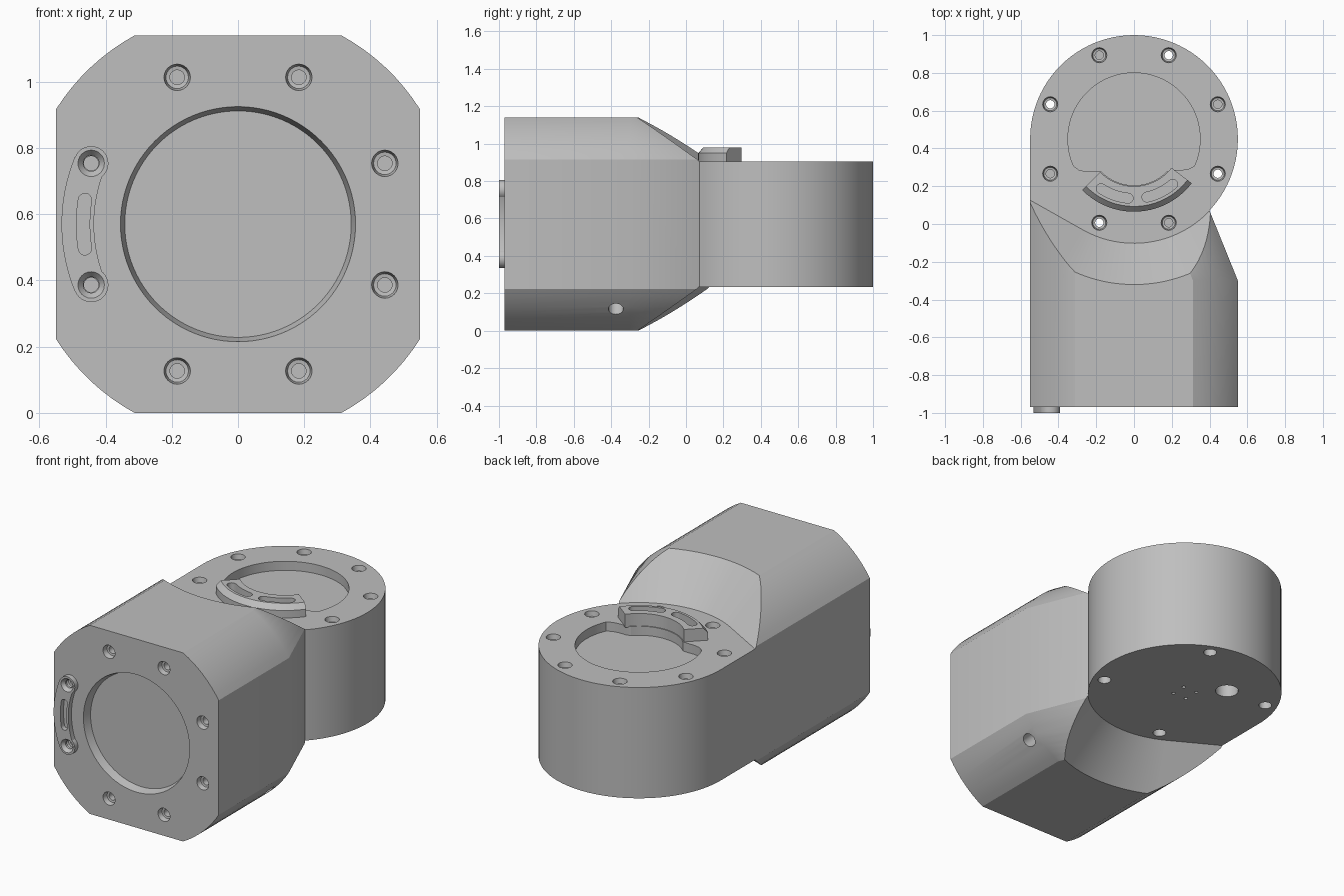
import bpy, bmesh, math
from math import sin, cos, radians, pi
from mathutils import Vector

if "Cube" in bpy.data.objects:
    bpy.data.objects.remove(bpy.data.objects["Cube"])

AXIS_Y, RADIUS, MID = 0.45, 0.55, 0.57      # drum axis, drum radius, mid height
TOP, LOW, FRONT = 0.905, 0.235, -0.97       # drum top, drum underside, front face
BOLT_R = 0.48

grey = bpy.data.materials.new("satin_grey")
grey.use_nodes = True
colour = (0.52, 0.52, 0.52, 1)
grey.diffuse_color = colour
grey.node_tree.nodes["Principled BSDF"].inputs["Base Color"].default_value = colour


# Local frames: u, v lie in the face and d points out of it
def top_face(u, v, d): return Vector((u, AXIS_Y + v, TOP + d))
def under_face(u, v, d): return Vector((u, AXIS_Y + v, LOW - d))
def front_face(u, v, d): return Vector((u, FRONT - d, MID + v))


def polar(r, deg):
    return r * cos(radians(deg)), r * sin(radians(deg))


def arc(r, start, end, n, centre=(0, 0)):
    pts = [polar(r, start + (end - start) * i / n) for i in range(n + 1)]
    return [(centre[0] + x, centre[1] + y) for x, y in pts]


def band(r_in, r_out, start, end, n=20):
    """Arc-shaped strip with square ends."""
    return arc(r_out, start, end, n) + arc(r_in, end, start, n)


def slot(r, half, start, end, n=14):
    """Arc-shaped strip with round ends."""
    return (arc(r + half, start, end, n) + arc(half, end, end + 180, 8, polar(r, end))[1:-1]
            + arc(r - half, end, start, n) + arc(half, start + 180, start + 360, 8, polar(r, start))[1:-1])


def solid(name, *shells):
    """Closed mesh; each shell is a list of loops skinned in order."""
    bm = bmesh.new()
    for loops in shells:
        rings = [[bm.verts.new(p) for p in loop] for loop in loops]
        for a, b in zip(rings, rings[1:]):
            for i in range(len(a)):
                j = (i + 1) % len(a)
                bm.faces.new((a[i], a[j], b[j], b[i]))
        bm.faces.new(rings[0])
        bm.faces.new(rings[-1])
    bmesh.ops.recalc_face_normals(bm, faces=bm.faces)
    mesh = bpy.data.meshes.new(name)
    bm.to_mesh(mesh)
    bm.free()
    mesh.materials.append(grey)
    obj = bpy.data.objects.new(name, mesh)
    bpy.context.collection.objects.link(obj)
    return obj


def combine(target, tool, operation="DIFFERENCE"):
    mod = target.modifiers.new("combine", "BOOLEAN")
    mod.operation, mod.object, mod.solver = operation, tool, "EXACT"
    bpy.context.view_layer.objects.active = target
    bpy.ops.object.modifier_apply(modifier=mod.name)
    bpy.data.objects.remove(tool)


def extrude(frame, outline, d0, d1):
    return [[frame(u, v, d) for u, v in outline] for d in (d0, d1)]


def lathe(frame, centre, steps, n=24):
    """Round shell: steps are (radius, d) pairs."""
    return [[frame(u, v, d) for u, v in arc(r, 0, 360, n, centre)[:-1]] for r, d in steps]


def finish(obj):
    bpy.ops.object.select_all(action="DESELECT")
    obj.select_set(True)
    bpy.context.view_layer.objects.active = obj
    bpy.ops.object.shade_smooth_by_angle(angle=radians(25))
    mod = obj.modifiers.new("even_normals", "WEIGHTED_NORMAL")
    mod.keep_sharp = True


# Motor block: square with round-cut corners, its +x half drawn in toward the drum
corner = arc(0.65, 32.2, 61.3, 8)
profile = (corner + [(-x, z) for x, z in reversed(corner)]
           + [(-x, -z) for x, z in corner] + [(x, -z) for x, z in reversed(corner)])
loops = []
for y in (FRONT, -0.3, 0.44):
    shift = max(0, y + 0.3) * 0.405
    loops.append([(x - shift if x > 0 else x, y, MID + z) for x, z in profile])
housing = solid("housing", loops)

# Drum, joined at full height and trimmed with the block
drum = solid("drum", lathe(top_face, (0, 0), [(RADIUS, LOW - TOP - 0.1), (RADIUS, 0.1)], 96))
combine(housing, drum, "UNION")


# Conical shoulders above and below: arc around the drum plus a straight tangent run
def shoulder(offset):
    r = RADIUS + 0.002 + offset
    pts = arc(r, 240.6, 360, 48)
    px, py = pts[0]
    tangent = radians(240.6 - 90)
    start = (px + 0.6 * cos(tangent), py + 0.6 * sin(tangent))
    return [start] + pts + [(1.2, 0), (1.2, 0.9), (-1.2, 0.9)]


for frame in (top_face, under_face):
    trim = [[frame(u, v, d) for u, v in shoulder(d * 0.93)] for d in (0, 0.4)]
    combine(housing, solid("shoulder_cutter", trim))

# Screw holes: countersunk, alternate drum holes run right through
bolts = [22.5 + 45 * i for i in range(8)]
sink = [(0.044, 0.004), (0.04, 0), (0.034, -0.03), (0.022, -0.032), (0.022, -0.1)]
cuts = [lathe(front_face, polar(BOLT_R, a), sink) for a in bolts]
for i, a in enumerate(bolts):
    if i % 2:
        cuts.append(lathe(top_face, polar(BOLT_R, a), sink[:-1] + [(0.022, -0.6), (0.037, -0.602), (0.037, -0.7)]))
    else:
        cuts.append(lathe(top_face, polar(BOLT_R, a), sink))
combine(housing, solid("screw_cutter", *cuts))

# Round recess in the front, keyed recess in the drum top
front_recess = lathe(front_face, (0, 0), [(0.357, 0.01), (0.355, 0), (0.342, -0.05)], 96)
keyed = (arc(0.35, -24, 204, 80) + [(-0.29, -0.165), (-0.25, -0.172), (-0.2, -0.172)]
         + arc(0.245, 225, 315, 24) + [(0.2, -0.165), (0.25, -0.165), (0.29, -0.158)])
combine(housing, solid("recess_cutter", front_recess, extrude(top_face, keyed, 0.01, -0.055)))

# Cable port and pin holes underneath
ports = [lathe(under_face, polar(0.065, 45 + 90 * i), [(0.01, 0.01), (0.01, -0.03)], 12) for i in range(4)]
ports.append(lathe(under_face, (-0.17, 0.17), [(0.065, 0.01), (0.065, -0.12)], 32))
combine(housing, solid("port_cutter", *ports))


# Drain hole through the lower +x corner
def corner_face(u, v, d):
    k = math.sqrt(0.5)
    return Vector((0.45 + k * (v + d), -0.375 + u, 0.13 + k * (v - d)))


combine(housing, solid("drain_cutter", lathe(corner_face, (0, 0), [(0.04, 0.1), (0.04, -0.1)])))
finish(housing)

# Curved stop on the drum top, outer edge bevelled, with two slots
stop_mid = 273.5
stop = solid("curved_stop", [
    [top_face(u, v, d) for u, v in band(0.25, r, stop_mid - 49, stop_mid + 49)]
    for r, d in ((0.385, -0.005), (0.385, 0.045), (0.357, 0.075))])
slots = [extrude(top_face, slot(0.315, 0.026, stop_mid + s - 14, stop_mid + s + 14), 0.1, 0.02)
         for s in (-23, 23)]
combine(stop, solid("slot_cutter", *slots))
finish(stop)

# Cable clip on the front: curved bar between two round screw lugs
clip = solid("front_clip", extrude(front_face, band(0.435, 0.533, 157.5, 202.5), -0.004, 0.03))
for a in (157.5, 202.5):
    lug = solid("lug", lathe(front_face, polar(BOLT_R, a), [(0.052, -0.004), (0.052, 0.03)], 32))
    combine(clip, lug, "UNION")
holes = [lathe(front_face, polar(BOLT_R, a), [(0.043, 0.04), (0.04, 0.03), (0.024, 0.01), (0.024, -0.02)])
         for a in (157.5, 202.5)]
holes.append(extrude(front_face, slot(0.468, 0.02, 171, 189), 0.04, -0.02))
combine(clip, solid("clip_cutter", *holes))
finish(clip)
